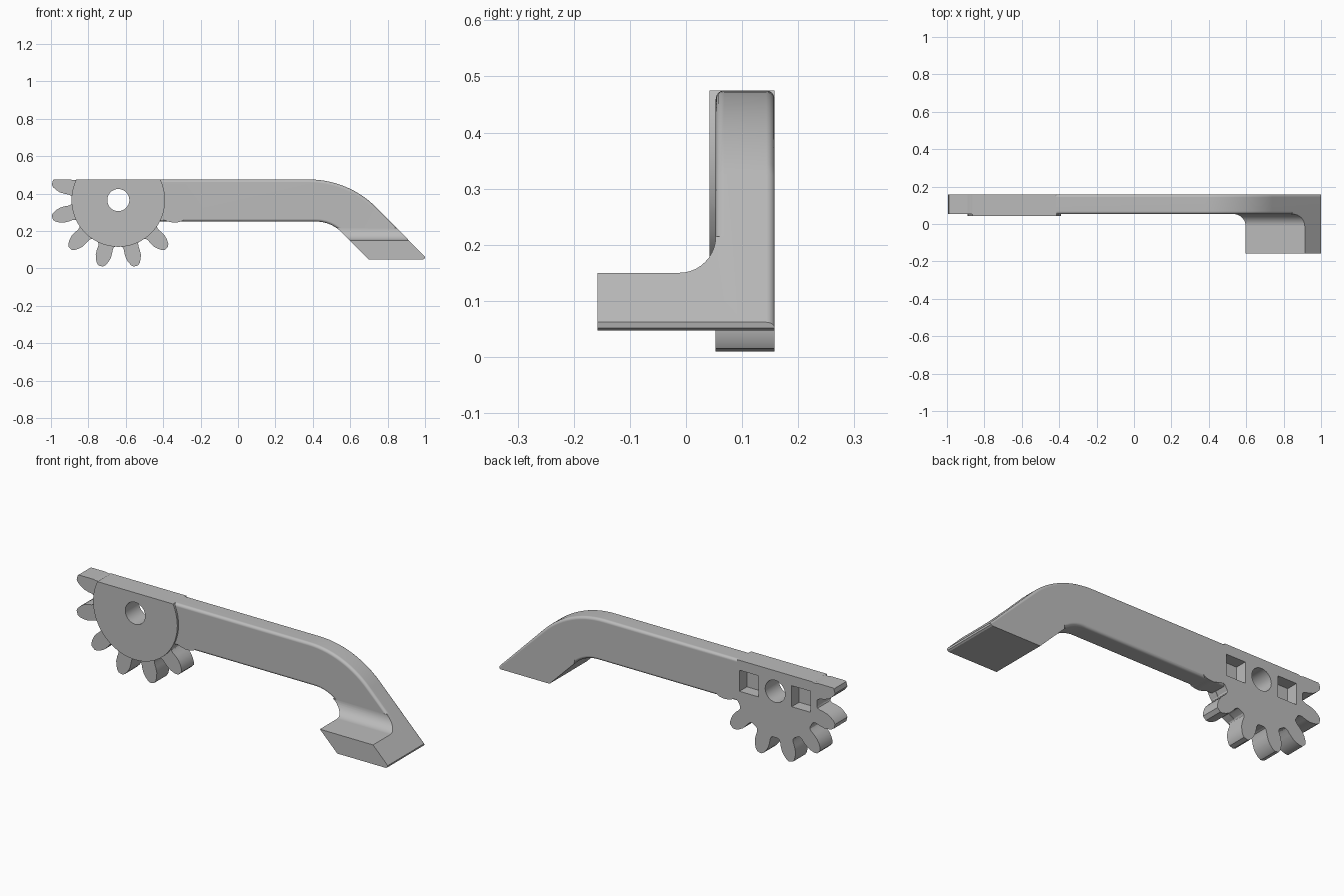
import bpy, bmesh
from math import sin, cos, tan, radians, pi
from mathutils import Vector

cube = bpy.data.objects.get("Cube")
if cube:
    bpy.data.objects.remove(cube, do_unlink=True)

grey = bpy.data.materials.new("plain grey")
grey.use_nodes = True
grey.diffuse_color = (0.5, 0.5, 0.5, 1)
grey.node_tree.nodes["Principled BSDF"].inputs["Base Color"].default_value = (0.5, 0.5, 0.5, 1)

TOP, FRONT, BACK = 0.475, 0.053, 0.158
HUB = Vector((-0.64, 0.365))


def arc(cx, cz, r, a0, a1, n):
    """Points on an arc, angles in degrees."""
    steps = [radians(a0 + (a1 - a0) * i / n) for i in range(n + 1)]
    return [(cx + r * cos(a), cz + r * sin(a)) for a in steps]


def prism(name, profile, lo, hi, axis="Y", clip=False, round_rule=None):
    """Extrude a profile along Y (profile is x, z) or along X (profile is y, z)."""
    bm = bmesh.new()
    place = (lambda u, w: (u, lo, w)) if axis == "Y" else (lambda u, w: (lo, u, w))
    face = bm.faces.new([bm.verts.new(place(u, w)) for u, w in profile])
    out = bmesh.ops.extrude_face_region(bm, geom=[face])
    new = [v for v in out["geom"] if isinstance(v, bmesh.types.BMVert)]
    shift = (0, hi - lo, 0) if axis == "Y" else (hi - lo, 0, 0)
    bmesh.ops.translate(bm, vec=shift, verts=new)
    if clip:
        bmesh.ops.bisect_plane(bm, geom=bm.verts[:] + bm.edges[:] + bm.faces[:], dist=1e-5,
                               plane_co=(0, 0, TOP), plane_no=(0, 0, 1), clear_outer=True)
        bmesh.ops.holes_fill(bm, edges=[e for e in bm.edges if e.is_boundary], sides=0)
    if round_rule:
        edges = [e for e in bm.edges if abs(e.verts[0].co.y - e.verts[1].co.y) < 1e-5
                 and round_rule((e.verts[0].co + e.verts[1].co) / 2)]
        bmesh.ops.bevel(bm, geom=edges, offset=0.015, segments=4, profile=0.5, affect="EDGES")
    bmesh.ops.recalc_face_normals(bm, faces=bm.faces[:])
    mesh = bpy.data.meshes.new(name)
    bm.to_mesh(mesh)
    bm.free()
    mesh.materials.append(grey)
    obj = bpy.data.objects.new(name, mesh)
    bpy.context.collection.objects.link(obj)
    return obj


def combine(target, tool, operation):
    """Apply a boolean and discard the tool object."""
    mod = target.modifiers.new(operation, "BOOLEAN")
    mod.operation, mod.object, mod.solver = operation, tool, "EXACT"
    bpy.context.view_layer.objects.active = target
    bpy.ops.object.modifier_apply(modifier=mod.name)
    bpy.data.objects.remove(tool, do_unlink=True)


def bent_outline(left):
    """Side outline of the arm: straight, then bent down at 45 degrees to the foot."""
    half = tan(radians(22.5))
    outer, inner = 0.21 / half, 0.08 / half
    top = arc(0.38, TOP - outer, outer, 90, 45, 14)
    nose = [(1.0, 0.062), (0.998, 0.052), (0.99, 0.047), (0.70, 0.047)]
    under = arc(0.417, 0.25 - inner, inner, 45, 90, 10)
    return [(left, TOP)] + top + nose + under + [(left, 0.25)]


def gear_outline():
    """Seven teeth around the lower part, a plain root circle over the top."""
    flank = [(0.243, 0.05), (0.25, 0.043), (0.265, 0.04), (0.285, 0.042), (0.313, 0.041),
             (0.335, 0.034), (0.354, 0.024), (0.365, 0.012)]
    pts = []
    for k in range(7):
        a = radians(165 + 30 * k)
        out, side = Vector((cos(a), sin(a))), Vector((-sin(a), cos(a)))
        pts += [HUB + out * r - side * w for r, w in flank]
        pts += [HUB + out * r + side * w for r, w in reversed(flank)]
    return [tuple(p) for p in pts] + arc(*HUB, 0.248, 358, 512, 36)


# Arm with softened long edges
def long_edges(m):
    return m.x > -0.49 and ((m.x + m.z > 1.0 and m.z > 0.06) or m.z > 0.19)


arm = prism("gear_arm", bent_outline(-0.5), FRONT, BACK, round_rule=long_edges)

# Foot reaching forward, blended into the arm by a fillet
fillet = arc(FRONT - 0.065, 0.215, 0.065, -90, 0, 10)
foot = prism("foot", [(-BACK, 0), (-BACK, 0.15)] + fillet + [(0.1, 0.215), (0.1, 0)],
             0.3, 1.1, axis="X")
combine(foot, prism("foot_outline", bent_outline(0.2), -0.3, 0.3), "INTERSECT")
combine(arm, foot, "UNION")

# Gear sector and raised hub plate, both cut flat at the top
combine(arm, prism("gear", gear_outline(), FRONT, BACK, clip=True), "UNION")
combine(arm, prism("hub_plate", arc(*HUB, 0.25, 0, 355, 71), 0.042, 0.09, clip=True), "UNION")

# Bore and two square pockets in the back
combine(arm, prism("bore", arc(*HUB, 0.059, 0, 352.5, 47), -0.1, 0.3), "DIFFERENCE")
for s in (-1, 1):
    square = arc(HUB.x + s * 0.155, HUB.y, 0.08, 45, 315, 3)
    combine(arm, prism("pocket", square, 0.095, 0.3), "DIFFERENCE")

# Smooth shading with crisp corners
bpy.ops.object.select_all(action="DESELECT")
arm.select_set(True)
bpy.context.view_layer.objects.active = arm
bpy.ops.object.shade_smooth_by_angle(angle=radians(30))
weighted = arm.modifiers.new("even shading", "WEIGHTED_NORMAL")
weighted.keep_sharp = True
